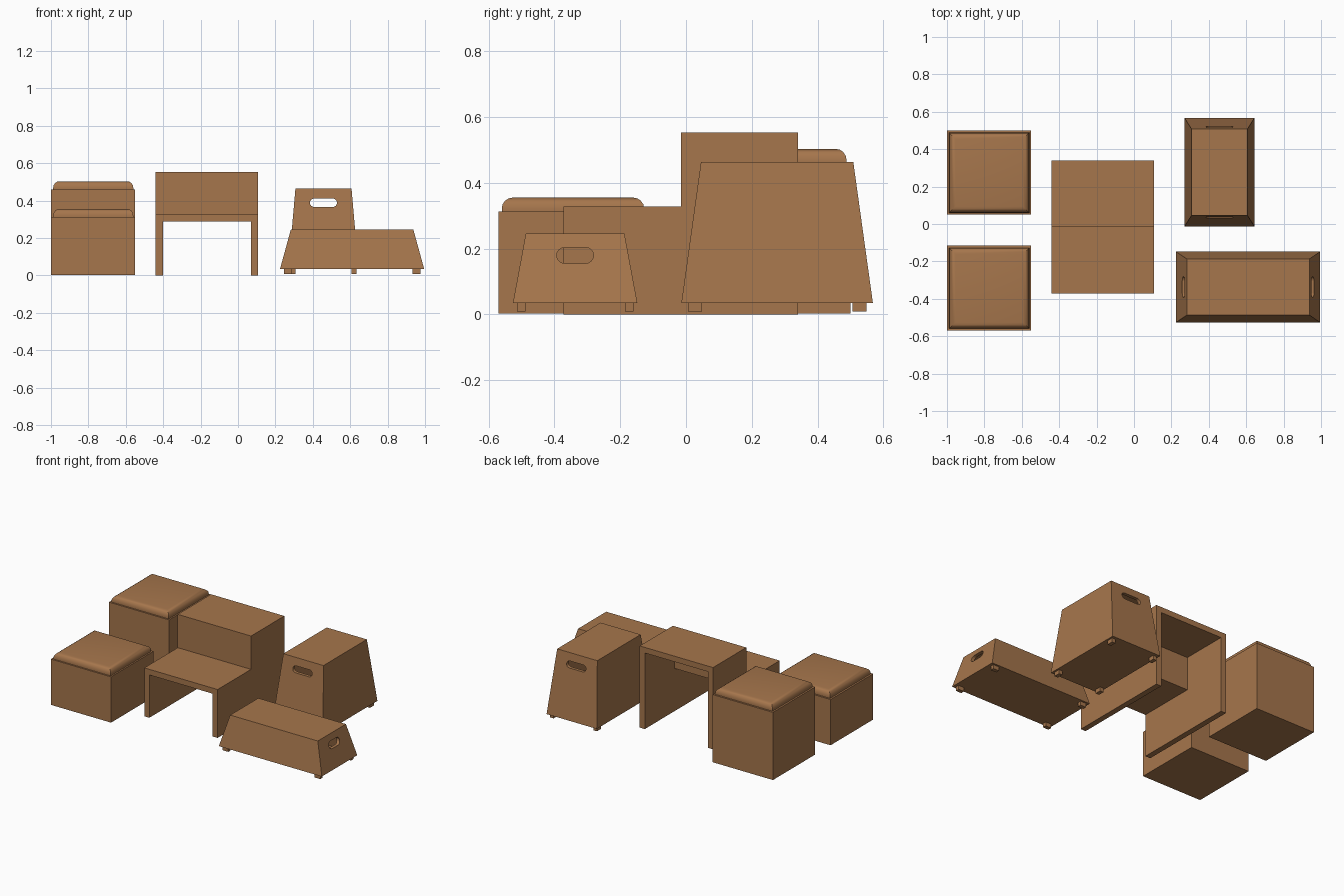
import bpy, bmesh, math

cube = bpy.data.objects.get("Cube")
if cube:
    bpy.data.objects.remove(cube)

# Single warm wood-brown colour
brown = bpy.data.materials.new("warm_brown")
brown.use_nodes = True
colour = (0.38, 0.18, 0.072, 1)
brown.diffuse_color = colour
brown.node_tree.nodes["Principled BSDF"].inputs["Base Color"].default_value = colour


def finish(name, bm):
    """Turn a bmesh into a scene object with the brown material."""
    bmesh.ops.recalc_face_normals(bm, faces=bm.faces)
    mesh = bpy.data.meshes.new(name)
    bm.to_mesh(mesh)
    bm.free()
    mesh.materials.append(brown)
    obj = bpy.data.objects.new(name, mesh)
    bpy.context.collection.objects.link(obj)
    return obj


def activate(obj):
    bpy.ops.object.select_all(action="DESELECT")
    obj.select_set(True)
    bpy.context.view_layer.objects.active = obj


def add_frustum(bm, centre, base, top, z0, z1):
    """Add a closed block whose base and top have different sizes."""
    verts = bmesh.ops.create_cube(bm, size=1)["verts"]
    for v in verts:
        size = top if v.co.z > 0 else base
        v.co = (centre[0] + v.co.x * size[0], centre[1] + v.co.y * size[1],
                z1 if v.co.z > 0 else z0)


def add_box(bm, x0, x1, y0, y1, z0, z1):
    size = (x1 - x0, y1 - y0)
    add_frustum(bm, ((x0 + x1) / 2, (y0 + y1) / 2), size, size, z0, z1)


def prism(name, points, direction):
    """Extrude a closed outline along a direction."""
    bm = bmesh.new()
    face = bm.faces.new([bm.verts.new(p) for p in points])
    moved = bmesh.ops.extrude_face_region(bm, geom=[face])["geom"]
    bmesh.ops.translate(bm, vec=direction,
                        verts=[g for g in moved if isinstance(g, bmesh.types.BMVert)])
    return finish(name, bm)


def stool(prefix, y0, y1, height):
    """Square box with a softly rounded cushion."""
    bm = bmesh.new()
    add_box(bm, -1, -0.55, y0, y1, 0.003, height)
    finish(prefix + "_stool_box", bm)

    bm = bmesh.new()
    add_box(bm, -0.988, -0.56, y0 + 0.01, y1 - 0.012, height, height + 0.043)
    rim = [e for e in bm.edges if all(v.co.z > height + 0.01 for v in e.verts)]
    bmesh.ops.bevel(bm, geom=rim, offset=0.034, segments=4, profile=0.5,
                    affect="EDGES")
    cushion = finish(prefix + "_stool_cushion", bm)
    activate(cushion)
    bpy.ops.object.shade_smooth_by_angle(angle=math.radians(40))


def slot_outline(length, height):
    """Rounded slot outline as (across, up) pairs."""
    r = height / 2
    points = []
    for side in (1, -1):
        for i in range(9):
            a = math.pi * (i / 8 - 0.5)
            points.append((side * (length / 2 - r + r * math.cos(a)),
                           side * r * math.sin(a)))
    return points


def crate(prefix, centre, base, top, z1, slot_z, slot_size, along):
    """Tapered hollow crate with a hand slot at each end and four feet."""
    bm = bmesh.new()
    add_frustum(bm, centre, base, top, 0.035, z1)
    body = finish(prefix + "_crate_body", bm)

    # Hollow interior
    bm = bmesh.new()
    wall = 0.02
    add_frustum(bm, centre, [s - 2 * wall for s in base],
                [s - 2 * wall for s in top], 0.035 + wall, z1 - wall)
    cavity = finish(prefix + "_cavity_cutter", bm)

    # Hand slots running through both ends
    outline = slot_outline(*slot_size)
    if along == "y":
        points = [(centre[0] + u, centre[1] - 0.5, slot_z + w) for u, w in outline]
        direction = (0, 1, 0)
    else:
        points = [(centre[0] - 0.5, centre[1] + u, slot_z + w) for u, w in outline]
        direction = (1, 0, 0)
    slot = prism(prefix + "_slot_cutter", points, direction)

    for cutter in (cavity, slot):
        cutter.hide_render = True
        activate(body)
        mod = body.modifiers.new("cut", "BOOLEAN")
        mod.operation = "DIFFERENCE"
        mod.solver = "EXACT"
        mod.object = cutter
        bpy.ops.object.modifier_apply(modifier=mod.name)
        bpy.data.objects.remove(cutter)

    # Small block feet, longer along the crate
    foot = (0.026, 0.042) if along == "y" else (0.042, 0.026)
    bm = bmesh.new()
    for sx in (-1, 1):
        for sy in (-1, 1):
            inset = [0.041 if s > 0.03 else 0.025 for s in foot]
            spot = (centre[0] + sx * (base[0] / 2 - inset[0]),
                    centre[1] + sy * (base[1] / 2 - inset[1]))
            add_frustum(bm, spot, foot, foot, 0.008, 0.035)
    finish(prefix + "_crate_feet", bm)


# Cushioned stools
stool("front", -0.57, -0.115, 0.312)
stool("back", 0.05, 0.5, 0.46)

# Two-step bench: stepped side panels, treads and riser
front, middle, back = -0.372, -0.015, 0.34
low, high, thick = 0.327, 0.552, 0.038
side_profile = [(front, 0), (back, 0), (back, high), (middle, high),
                (middle, low), (front, low)]
for name, x in (("right", -0.44), ("left", 0.108 - thick)):
    prism(name + "_bench_side", [(x, y, z) for y, z in side_profile], (thick, 0, 0))

inner = (-0.44 + thick, 0.108 - thick)
bm = bmesh.new()
add_box(bm, *inner, front, middle, low - thick, low)
finish("lower_bench_tread", bm)
bm = bmesh.new()
add_box(bm, *inner, middle, back, high - thick, high)
finish("upper_bench_tread", bm)
bm = bmesh.new()
add_box(bm, *inner, middle, middle + thick, low - thick, high - thick)
finish("bench_riser", bm)

# Tapered crates
crate("tall", (0.457, 0.277), (0.375, 0.582), (0.3, 0.463), 0.463,
      0.388, (0.145, 0.045), "y")
crate("long", (0.61, -0.337), (0.77, 0.378), (0.655, 0.3), 0.245,
      0.179, (0.112, 0.048), "x")
